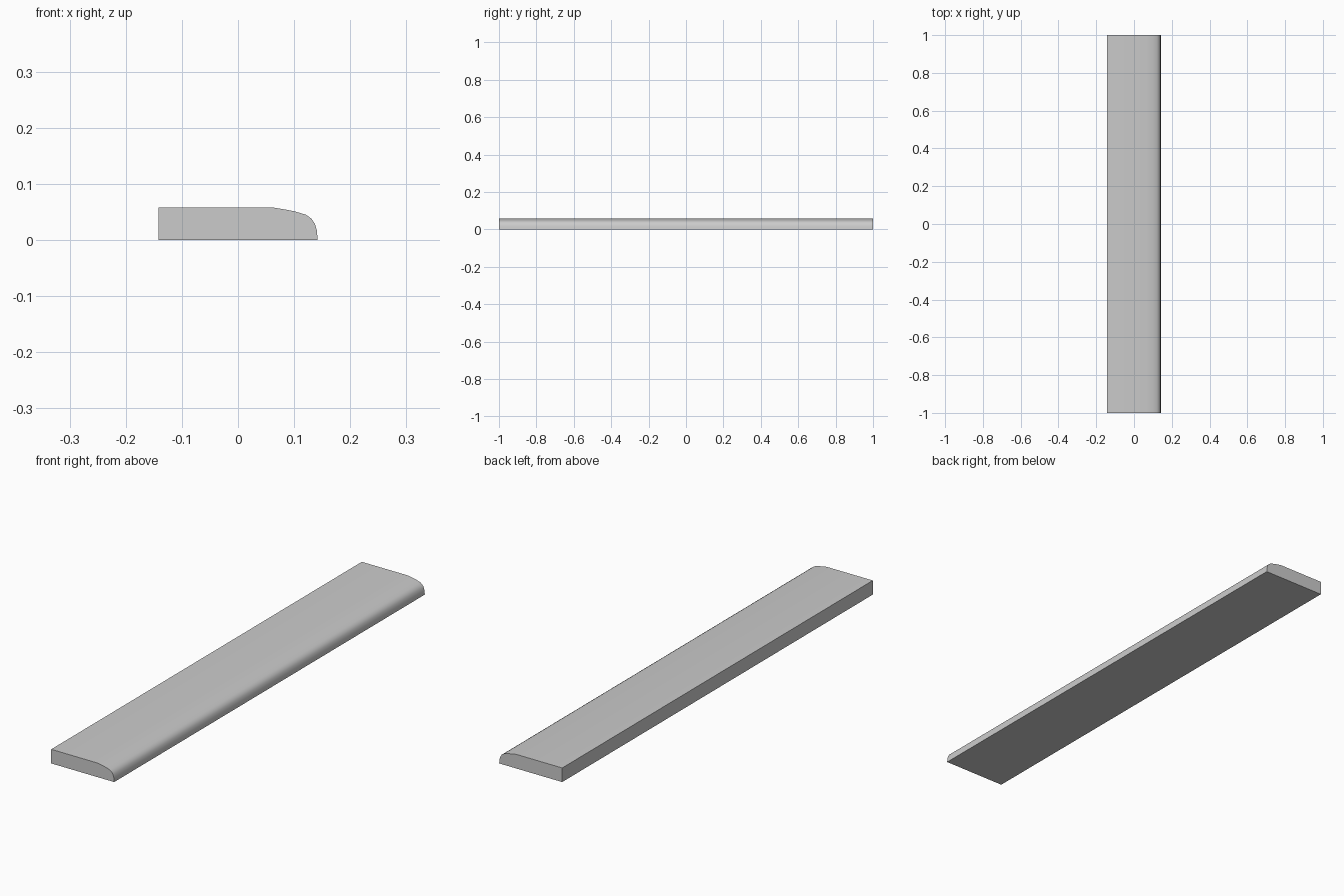
import bpy, bmesh, math

if "Cube" in bpy.data.objects:
    bpy.data.objects.remove(bpy.data.objects["Cube"])

# Cross-section (x, z): flat back edge, flat top, rounded front edge
profile = [(-0.142, 0), (0.142, 0), (0.1405, 0.017), (0.137, 0.029),
           (0.131, 0.038), (0.121, 0.045), (0.101, 0.051),
           (0.083, 0.0545), (0.065, 0.0575), (-0.142, 0.0575)]

# Board: the section extruded along y
bm = bmesh.new()
section = bm.faces.new([bm.verts.new((x, -1, z)) for x, z in profile])
ext = bmesh.ops.extrude_face_region(bm, geom=[section], use_keep_orig=True)
moved = [g for g in ext["geom"] if isinstance(g, bmesh.types.BMVert)]
bmesh.ops.translate(bm, verts=moved, vec=(0, 2, 0))
bmesh.ops.recalc_face_normals(bm, faces=bm.faces)

mesh = bpy.data.meshes.new("rounded_board")
bm.to_mesh(mesh)
bm.free()
board = bpy.data.objects.new("rounded_board", mesh)
bpy.context.collection.objects.link(board)

# Smooth rounded edge, sharp corners
bpy.context.view_layer.objects.active = board
board.select_set(True)
bpy.ops.object.shade_smooth_by_angle(angle=math.radians(35))
